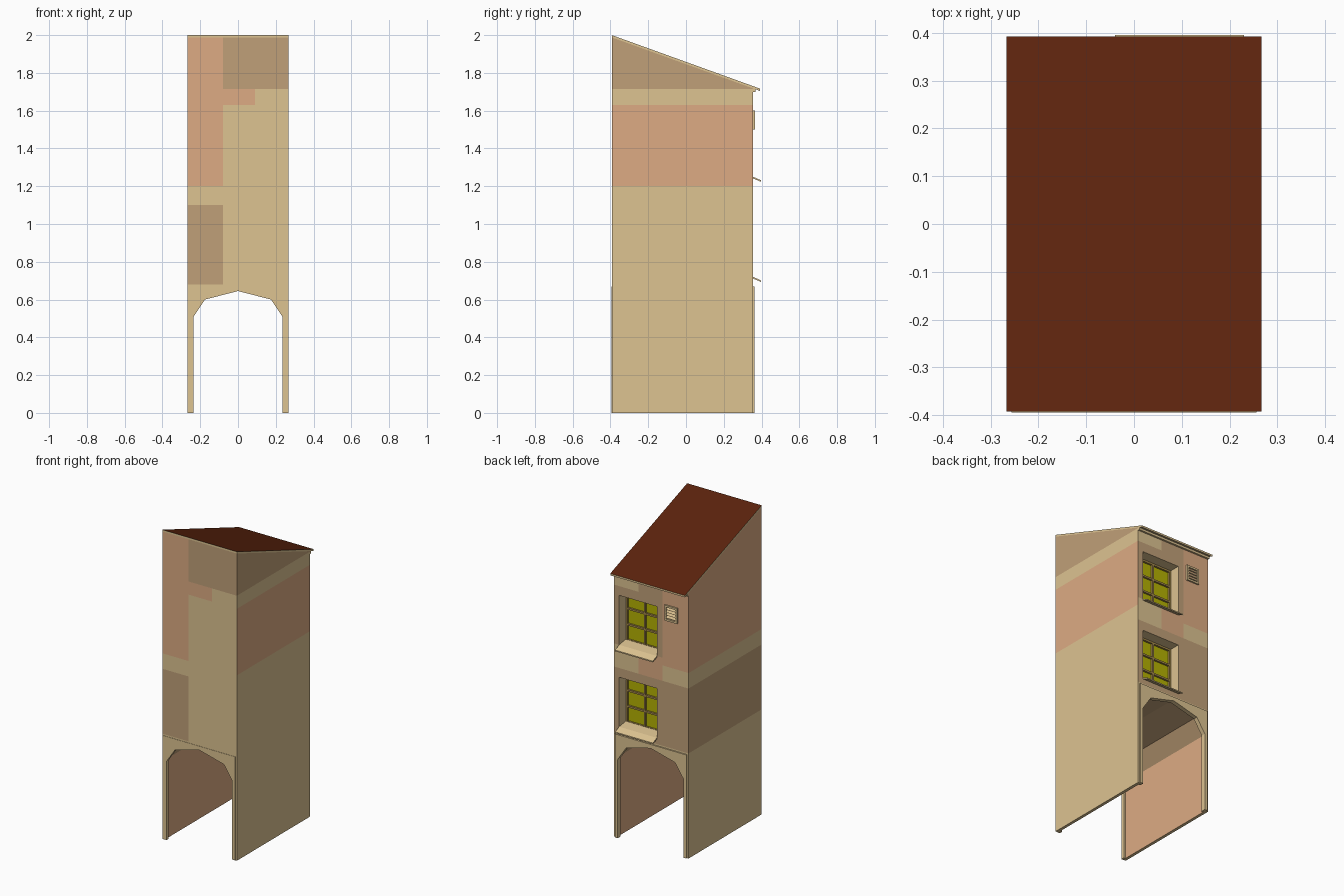
import bpy, bmesh
from mathutils import Vector

if "Cube" in bpy.data.objects:
    bpy.data.objects.remove(bpy.data.objects["Cube"])

def material(name, hexcol):
    lin = [(int(hexcol[i:i + 2], 16) / 255) ** 2.2 for i in (0, 2, 4)]
    m = bpy.data.materials.new(name)
    m.diffuse_color = (*lin, 1)
    m.use_nodes = True
    m.node_tree.nodes["Principled BSDF"].inputs["Base Color"].default_value = m.diffuse_color
    return m

TAN = material("tan_plaster", "dcc290")
SALMON = material("salmon_plaster", "dcaa82")
BROWN = material("brown_plaster", "bf9f78")
ROOF = material("roof_red", "5c2815")
PANE = material("yellow_glass", "b4b00a")
BAR = material("window_bar", "a58a4e")
WALLS = [TAN, SALMON, BROWN]

HW, YF, YB = 0.267, -0.393, 0.355      # half width, front and back wall
WX0, WX1, DEPTH = -0.04, 0.23, 0.08    # window span and recess
WINDOWS = {"lower": (0.72, 1.04), "upper": (1.25, 1.57)}
BASE = 0.667

def finish(name, bm, mats):
    bmesh.ops.recalc_face_normals(bm, faces=bm.faces)
    me = bpy.data.meshes.new(name)
    bm.to_mesh(me)
    bm.free()
    for m in mats:
        me.materials.append(m)
    ob = bpy.data.objects.new(name, me)
    bpy.context.collection.objects.link(ob)
    return ob

def prism_bm(pts, a, b, axis):
    """Profile in xz extruded along y, or in yz extruded along x."""
    place = (lambda p, t: (p[0], t, p[1])) if axis == "y" else (lambda p, t: (t, p[0], p[1]))
    bm = bmesh.new()
    r0 = [bm.verts.new(place(p, a)) for p in pts]
    r1 = [bm.verts.new(place(p, b)) for p in pts]
    bm.faces.new(r0)
    bm.faces.new(r1[::-1])
    n = len(pts)
    for i in range(n):
        j = (i + 1) % n
        bm.faces.new((r0[j], r0[i], r1[i], r1[j]))
    bmesh.ops.recalc_face_normals(bm, faces=bm.faces)
    return bm

def prism(name, pts, a, b, axis, mat):
    return finish(name, prism_bm(pts, a, b, axis), [mat])

def box(name, x, y, z, mat):
    pts = [(x[0], z[0]), (x[1], z[0]), (x[1], z[1]), (x[0], z[1])]
    return prism(name, pts, y[0], y[1], "y", mat)

def slice_at(bm, axis, values):
    for v in values:
        co, no = Vector(), Vector()
        co[axis], no[axis] = v, 1
        bmesh.ops.bisect_plane(bm, geom=bm.verts[:] + bm.edges[:] + bm.faces[:],
                               plane_co=co, plane_no=no)

def arch_profile(outer, top, half):
    """Portal outline: rectangle with a pointed, faceted opening."""
    mirrored = [(-x, z) for x, z in half[-2::-1]]
    return [(outer, 0), (outer, top), (-outer, top), (-outer, 0)] + mirrored[::-1] + half[::-1][1:] \
        if half[0][1] != 0 else \
        [(outer, 0), (outer, top), (-outer, top), (-outer, 0)] + [(-x, z) for x, z in half] + half[-2::-1]

# Ground storey with the vaulted passage
vault = [(0.248, 0), (0.248, 0.515), (0.183, 0.61), (0, 0.656)]
bm = prism_bm(arch_profile(HW, BASE, vault), YF, YB, "y")
inner = [f for f in bm.faces if abs(f.normal.y) < 0.1 and abs(f.calc_center_median().x) < 0.255
         and f.calc_center_median().z < 0.66]
for f in inner:
    c = f.calc_center_median()
    f.material_index = 2 if c.z > 0.52 else (1 if c.z > 0.1 else 0)
finish("passage_walls", bm, WALLS)

# Arch surrounds at both ends
opening = [(0.235, 0), (0.235, 0.51), (0.175, 0.60), (0, 0.645)]
for name, a, b in (("front", YF - 0.002, YF + 0.02), ("back", YB - 0.02, YB + 0.008)):
    prism(name + "_arch_surround", arch_profile(0.256, 0.67, opening), a, b, "y", TAN)

# Upper storeys: sloping top, sliced into plaster patches, window holes removed
slope = (2.0 - 1.73) / (YB - YF)
T = 0.012
side = [(YF, BASE), (YB, BASE), (YB, 1.73 - T), (YF, 2.0 - T)]
bm = prism_bm(side, -HW, HW, "x")
slice_at(bm, 0, [-0.08, WX0, 0.09, WX1])
slice_at(bm, 2, [0.68, 1.1, 1.2, 1.63, 1.715] + [z for w in WINDOWS.values() for z in w])

def patch(f):
    n, c = f.normal, f.calc_center_median()
    x, z = c.x, c.z
    if z < 0.68:
        return 0
    if n.x > 0.5:
        return 2 if z > 1.715 else 1 if 1.2 < z < 1.63 else 0
    if n.x < -0.5 or x < -0.08:
        return 1 if z > 1.2 else 0 if z > 1.1 else 2
    if n.y < -0.5:
        return 2 if z > 1.715 else 1 if z > 1.63 and x < 0.09 else 0
    if z > 1.63:
        return 0 if x > 0.09 else 2
    if 1.1 < z < 1.25:
        return 0 if x > 0.09 else 1
    return 2

holes = []
for f in bm.faces:
    f.material_index = patch(f)
    c = f.calc_center_median()
    if f.normal.y > 0.9 and WX0 < c.x < WX1 and any(a < c.z < b for a, b in WINDOWS.values()):
        holes.append(f)
bmesh.ops.delete(bm, geom=holes, context="FACES")
finish("upper_walls", bm, WALLS)

# Lean-to roof with eaves at the back
YE = 0.393
ze = 2.0 - slope * (YE - YF)
bm = prism_bm([(YF, 2.0 - T), (YE, ze - T), (YE, ze), (YF, 2.0)], -HW, HW, "x")
for f in bm.faces:
    f.material_index = 1 if f.normal.z > 0.5 else 0
finish("roof", bm, [TAN, ROOF])
box("eaves_moulding", (-HW, HW), (YB, YB + 0.012), (1.70, 1.722), TAN)

# Recessed windows: reveal, glass, bars, sloping sill
for name, (z0, z1) in WINDOWS.items():
    yi = YB - DEPTH
    bm = bmesh.new()
    ring = [(WX0, z0), (WX1, z0), (WX1, z1), (WX0, z1)]
    out = [bm.verts.new((x, YB, z)) for x, z in ring]
    back = [bm.verts.new((x, yi, z)) for x, z in ring]
    for i in range(4):
        j = (i + 1) % 4
        bm.faces.new((out[i], out[j], back[j], back[i]))
    bm.normal_update()
    finish(name + "_window_reveal", bm, [TAN]).data.flip_normals()
    box(name + "_window_glass", (WX0, WX1), (yi - 0.005, yi), (z0, z1), PANE)
    yb = (yi, yi + 0.012)
    w = 0.012
    for i, x in enumerate((WX0, (WX0 + WX1 - w) / 2, WX1 - w)):
        box(f"{name}_window_upright_{i}", (x, x + w), yb, (z0, z1), BAR)
    for i in range(4):
        z = z0 + (z1 - z0 - w) * i / 3
        box(f"{name}_window_crossbar_{i}", (WX0, WX1), yb, (z, z + w), BAR)
    prism(name + "_window_sill",
          [(yi, z0 + 0.012), (YB, z0), (0.396, z0 - 0.018), (0.396, z0 - 0.026), (YB, z0 - 0.009)],
          WX0, WX1, "x", TAN)

# Vent grille
vx, vz = (-0.19, -0.10), (1.50, 1.60)
f = 0.012
for i, (x, z) in enumerate([(vx, (vz[0], vz[0] + f)), (vx, (vz[1] - f, vz[1])),
                            ((vx[0], vx[0] + f), vz), ((vx[1] - f, vx[1]), vz)]):
    box(f"vent_frame_{i}", x, (YB, YB + 0.010), z, TAN)
for i in range(4):
    z = vz[0] + 0.018 + i * 0.018
    prism(f"vent_slat_{i}", [(YB, z + 0.012), (YB + 0.008, z), (YB, z)],
          vx[0] + f, vx[1] - f, "x", TAN)
